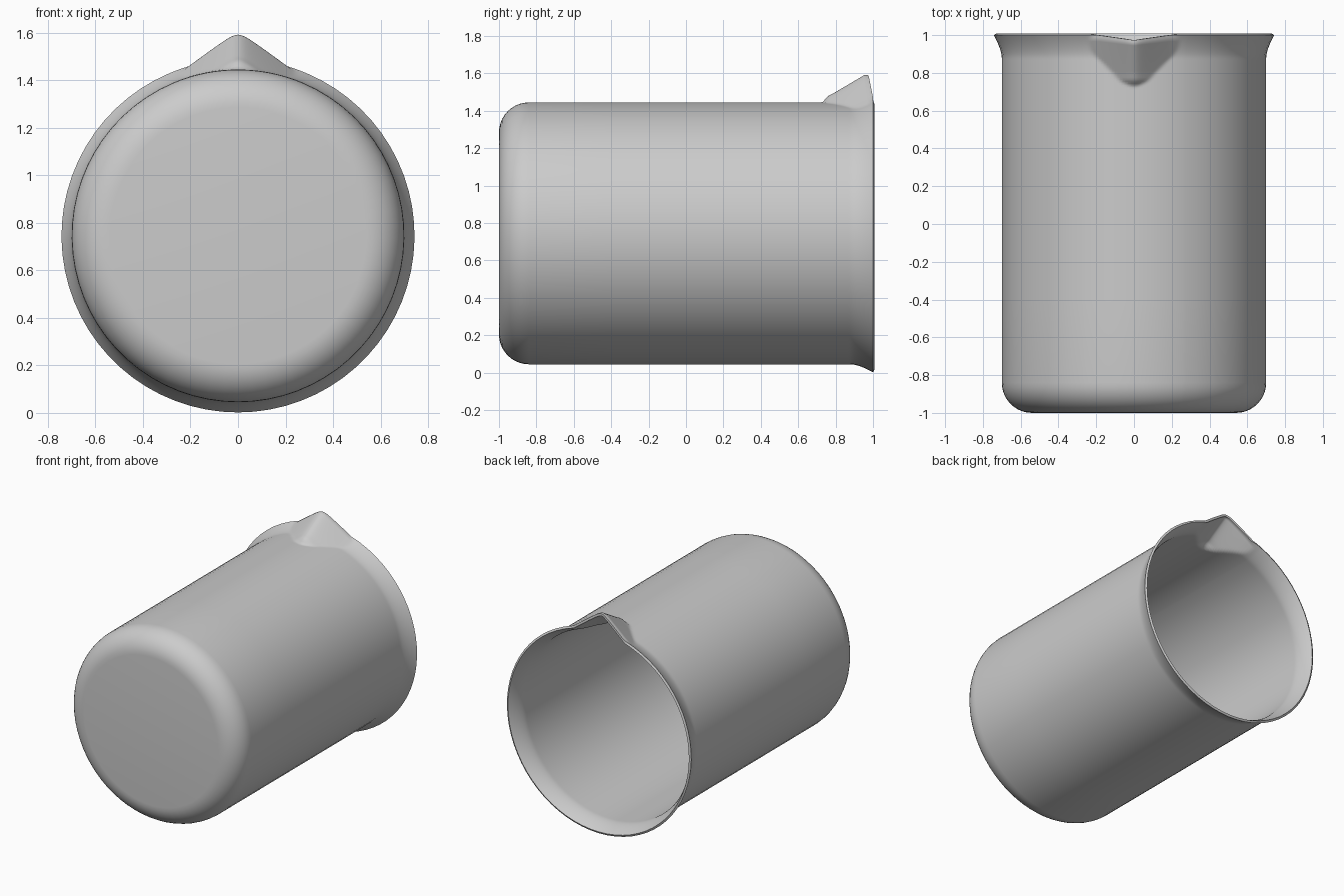
import bpy, bmesh, math

cube = bpy.data.objects.get("Cube")
if cube:
    bpy.data.objects.remove(cube, do_unlink=True)

AXIS_Z = 0.745     # height of the vessel's axis, which lies along y
RADIUS = 0.70
FILLET = 0.16
WALL = 0.016
SPOUT_START, SPOUT_END = 0.72, 0.975


def glass_material():
    mat = bpy.data.materials.new("plain grey")
    colour = (0.6, 0.6, 0.6, 1)
    mat.use_nodes = True
    mat.diffuse_color = colour
    mat.node_tree.nodes["Principled BSDF"].inputs["Base Color"].default_value = colour
    return mat


def profile():
    """Stations (y, radius) from the base fillet to the flared rim."""
    pts = []
    for i in range(11):
        a = math.pi / 2 * i / 10
        pts.append((-1 + FILLET * (1 - math.cos(a)),
                    RADIUS - FILLET * (1 - math.sin(a))))
    pts += [(y, RADIUS) for y in (-0.4, 0.1, 0.5, 0.68)]
    steps = 26
    for i in range(steps + 1):
        y = 0.71 + 0.29 * i / steps
        flare = max(0, (y - 0.88) / 0.12)
        pts.append((y, RADIUS + 0.043 * flare ** 1.6))
    return pts


def spout_radius(phi, y):
    """Distance from the axis to the V-shaped spout with a rounded ridge."""
    ridge = 0.735 + 0.11 * (y - 0.76) / (SPOUT_END - 0.76)
    if y < 0.76:
        ridge = 0.735 - 0.045 * ((0.76 - y) / 0.04)
    ridge = min(ridge, 0.847)
    soft, slope, r = 0.03, 0.74, ridge
    for _ in range(25):
        x = r * math.sin(phi)
        r = (ridge - slope * (math.hypot(x, soft) - soft)) / math.cos(phi)
    return r


def ring_angles():
    """Fine steps across the spout, wider steps around the rest."""
    edge, fine, wide = 0.4, 40, 60
    angles = [-edge + 2 * edge * i / fine for i in range(fine)]
    sweep = 2 * math.pi - 2 * edge
    return angles + [edge + sweep * i / wide for i in range(wide)]


def build_beaker():
    bm = bmesh.new()
    angles = ring_angles()
    rings = []
    for y, radius in profile():
        ring = []
        for phi in angles:
            r, yy = radius, y
            if abs(phi) < 0.41 and y > SPOUT_START:
                r = max(radius, spout_radius(phi, y))
                # the rim dips back at the pouring lip
                dip = max(0, 1 - abs(r * math.sin(phi)) / 0.19)
                yy -= 0.027 * dip * max(0, (y - 0.8) / 0.2)
            ring.append(bm.verts.new((r * math.sin(phi), yy,
                                      AXIS_Z + r * math.cos(phi))))
        rings.append(ring)
    n = len(angles)
    for a, b in zip(rings, rings[1:]):
        for i in range(n):
            j = (i + 1) % n
            bm.faces.new((a[i], a[j], b[j], b[i]))
    bm.faces.new(rings[0])
    bmesh.ops.recalc_face_normals(bm, faces=bm.faces)
    # the base must face outwards, toward -y
    base = min(bm.faces, key=lambda f: f.calc_center_median().y)
    if base.normal.y > 0:
        bmesh.ops.reverse_faces(bm, faces=bm.faces)
    mesh = bpy.data.meshes.new("beaker")
    bm.to_mesh(mesh)
    bm.free()
    obj = bpy.data.objects.new("beaker", mesh)
    bpy.context.collection.objects.link(obj)
    mesh.materials.append(glass_material())
    return obj


beaker = build_beaker()

# smooth shading, sharp at creases
bpy.ops.object.select_all(action="DESELECT")
beaker.select_set(True)
bpy.context.view_layer.objects.active = beaker

# thin wall, thickened inwards
wall = beaker.modifiers.new("wall", "SOLIDIFY")
wall.thickness = WALL
wall.offset = -1
bpy.ops.object.modifier_apply(modifier="wall")
bpy.ops.object.shade_smooth_by_angle(angle=math.radians(35))
